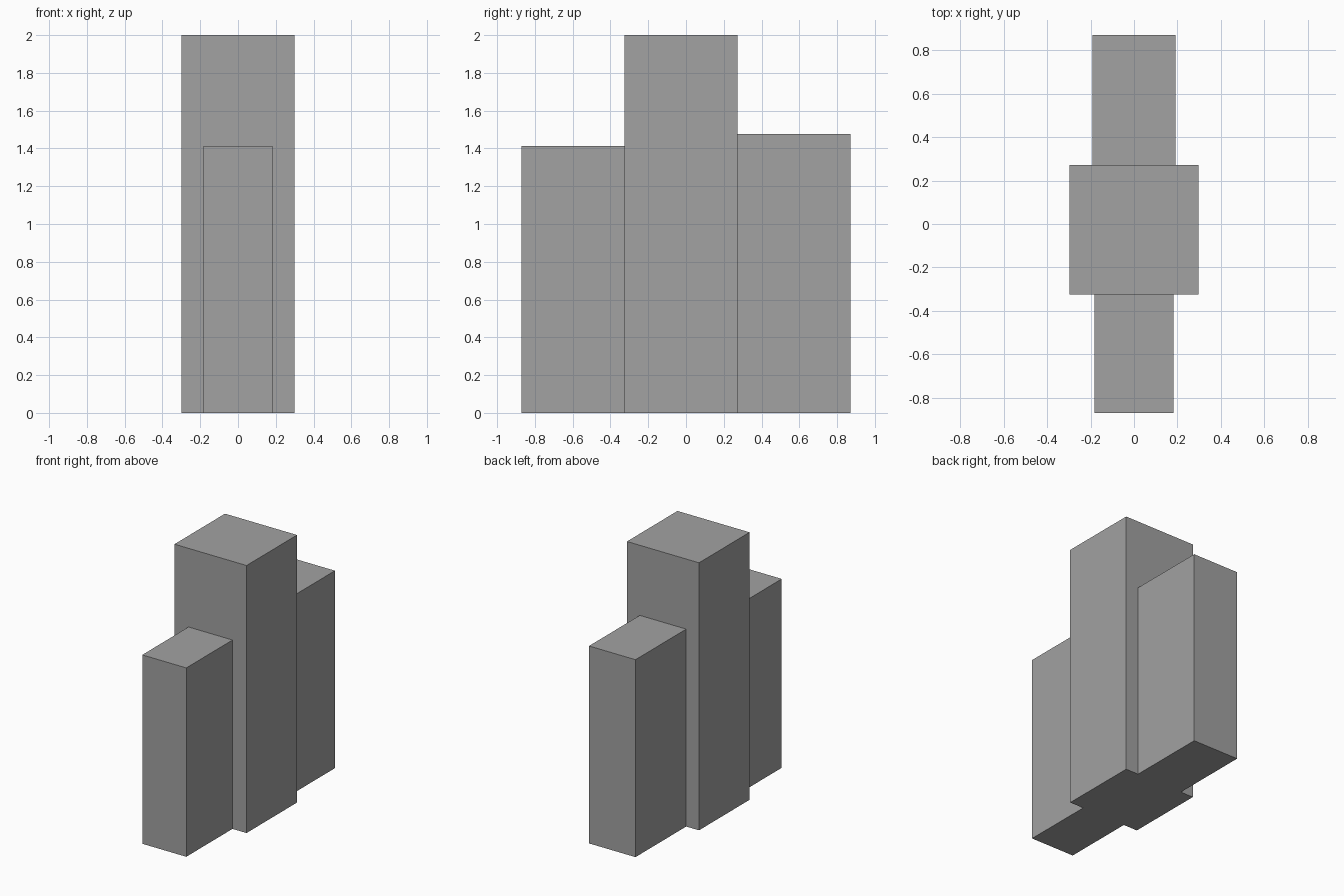
import bpy

if "Cube" in bpy.data.objects:
    bpy.data.objects.remove(bpy.data.objects["Cube"])

# Dark grey shared by all parts
grey = bpy.data.materials.new("dark_grey")
grey.diffuse_color = (0.36, 0.36, 0.36, 1)
grey.use_nodes = True
grey.node_tree.nodes["Principled BSDF"].inputs["Base Color"].default_value = grey.diffuse_color


def block(name, half_width, y0, y1, height):
    """Box standing on z = 0, centred on x = 0."""
    bpy.ops.mesh.primitive_cube_add(size=1, location=(0, (y0 + y1) / 2, height / 2))
    obj = bpy.context.object
    obj.name = name
    obj.scale = (2 * half_width, y1 - y0, height)
    bpy.ops.object.transform_apply(location=False, rotation=False, scale=True)
    obj.data.materials.append(grey)
    return obj


FRONT, TOWER_FRONT, TOWER_BACK, BACK = -0.871, -0.325, 0.272, 0.871

# Tall square tower with a lower, narrower wing in front and behind
block("central_tower", 0.298, TOWER_FRONT, TOWER_BACK, 2.0)
block("front_wing", 0.182, FRONT, TOWER_FRONT, 1.412)
block("back_wing", 0.192, TOWER_BACK, BACK, 1.476)
